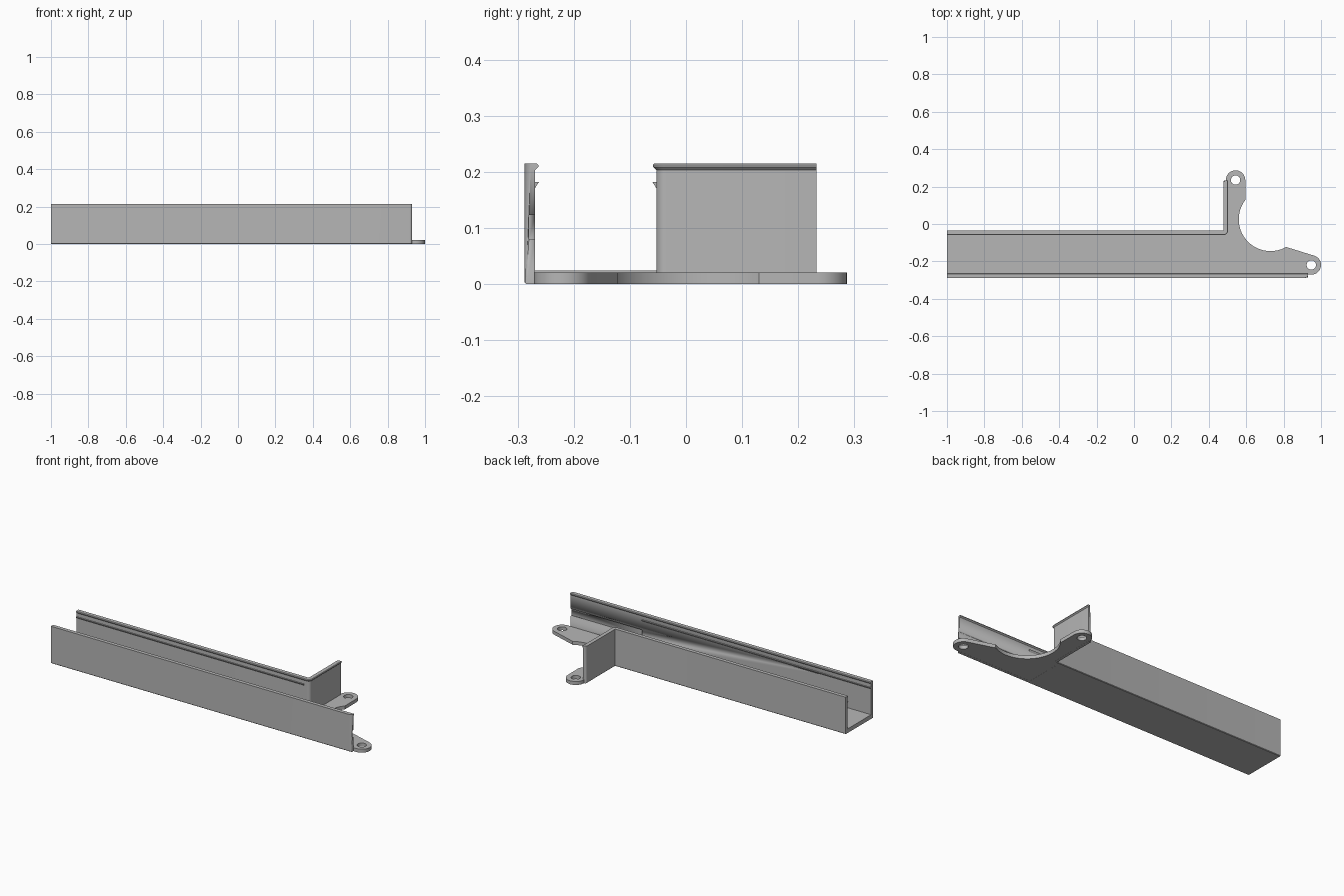
import bpy, bmesh
from math import cos, sin, radians
from mathutils import Vector

cube = bpy.data.objects.get("Cube")
if cube:
    bpy.data.objects.remove(cube)

grey = bpy.data.materials.new("grey_plastic")
grey.use_nodes = True
colour = (0.47, 0.47, 0.47, 1)
grey.diffuse_color = colour
grey.node_tree.nodes["Principled BSDF"].inputs["Base Color"].default_value = colour

T = 0.0185          # wall thickness
H = 0.215           # wall height
FRONT, BACK = -0.269, -0.053   # inner faces of the channel walls


def arc(cx, cy, r, start, end, n=16):
    angles = [radians(start + (end - start) * i / n) for i in range(n + 1)]
    return [(cx + r * cos(a), cy + r * sin(a)) for a in angles]


def finish(obj):
    obj.data.materials.clear()
    obj.data.materials.append(grey)
    bpy.ops.object.select_all(action="DESELECT")
    obj.select_set(True)
    bpy.context.view_layer.objects.active = obj
    bpy.ops.object.shade_smooth_by_angle(angle=radians(30))
    return obj


def mesh_object(name, bm):
    bmesh.ops.recalc_face_normals(bm, faces=bm.faces)
    mesh = bpy.data.meshes.new(name)
    bm.to_mesh(mesh)
    bm.free()
    obj = bpy.data.objects.new(name, mesh)
    bpy.context.collection.objects.link(obj)
    return finish(obj)


def box(name, lo, hi):
    bm = bmesh.new()
    bmesh.ops.create_cube(bm, size=1)
    for v in bm.verts:
        v.co = [l + (h - l) * (c + 0.5) for l, h, c in zip(lo, hi, v.co)]
    return mesh_object(name, bm)


def sweep(name, section, path, side, round_end=False):
    """Carry an (offset, height) section along a flat path; side 1 offsets left."""
    bm = bmesh.new()
    pts = [Vector(p) for p in path]
    rings = []
    for i, p in enumerate(pts):
        before = (p - pts[i - 1]).normalized() if i else None
        after = (pts[i + 1] - p).normalized() if i < len(pts) - 1 else None
        a, b = before or after, after or before
        tangent = (a + b).normalized()
        mitre = Vector((-tangent.y, tangent.x)) * side / tangent.dot(a)
        rings.append([bm.verts.new((*(p + mitre * o), z)) for o, z in section])
    n = len(section)
    for r, s in zip(rings, rings[1:]):
        for k in range(n):
            bm.faces.new((r[k], r[(k + 1) % n], s[(k + 1) % n], s[k]))
    bm.faces.new(rings[0])
    bm.faces.new(rings[-1])
    if round_end:
        # Round the outer upright edge at the end of the wall
        edge = bm.edges.get((rings[-1][-1], rings[-1][0]))
        bmesh.ops.bevel(bm, geom=[edge], offset=0.015, segments=6,
                        profile=0.5, affect="EDGES")
    return mesh_object(name, bm)


# Wall section with a snap lip at the top, and the snap ridge below it
wall = [(-T, 0.003), (-T + 0.003, 0), (0, 0), (0, 0.203), (0.006, 0.209),
        (0.006, 0.212), (0.003, H), (-T, H)]
ridge = [(-0.002, 0.171), (0, 0.171), (0.007, 0.182), (-0.002, 0.182)]

# Front wall with a shallow pocket on its inner face
front_wall = sweep("front_wall", wall, [(-1, FRONT), (0.93, FRONT)], 1, True)
cutter = box("pocket_cutter", (0.47, FRONT - 0.011, 0.08), (1.1, FRONT + 0.02, 0.123))
cutter.hide_render = True
cut = front_wall.modifiers.new("pocket", "BOOLEAN")
cut.object = cutter
cut.solver = "EXACT"
bpy.context.view_layer.objects.active = front_wall
bpy.ops.object.modifier_apply(modifier=cut.name)
bpy.data.objects.remove(cutter)

# Back wall turning the corner into the side wall
bend = arc(0.497 - 0.018, BACK + 0.018, 0.018, -90, 0, 8)
sweep("back_and_side_wall", wall, [(-1, BACK)] + bend + [(0.497, 0.233)], -1, True)

# Snap ridges
sweep("front_ridge", ridge, [(-1, FRONT), (0.47, FRONT)], 1)
sweep("back_ridge", ridge, [(-1, BACK), (0.46, BACK)], -1)

# Channel floor
box("channel_floor", (-1, FRONT - 0.012, 0), (0.465, BACK + 0.012, 0.024))

# Mounting plate with two ears, a round cut-out and screw holes
ear_a, ear_b, ear_r = (0.543, 0.235), (0.948, -0.219), 0.052
outline = ([(0.46, -0.271)]
           + arc(*ear_b, ear_r, -90, 73)
           + [(0.82, -0.125)]
           + arc(0.73, 0.025, 0.17, -60, -218, 32)
           + arc(*ear_a, ear_r, 0, 180)
           + [(0.491, -0.045), (0.46, -0.045)])
holes = [arc(*ear, 0.025, 0, 345, 23) for ear in (ear_a, ear_b)]
curve = bpy.data.curves.new("mounting_plate", "CURVE")
curve.dimensions = "2D"
curve.fill_mode = "BOTH"
curve.extrude = 0.01
for loop in [outline] + holes:
    spline = curve.splines.new("POLY")
    spline.points.add(len(loop) - 1)
    for point, (x, y) in zip(spline.points, loop):
        point.co = (x, y, 0, 1)
    spline.use_cyclic_u = True
plate = bpy.data.objects.new("mounting_plate", curve)
plate.location.z = 0.0105
bpy.context.collection.objects.link(plate)
bpy.ops.object.select_all(action="DESELECT")
plate.select_set(True)
bpy.context.view_layer.objects.active = plate
bpy.ops.object.convert(target="MESH")
finish(bpy.context.view_layer.objects.active)
